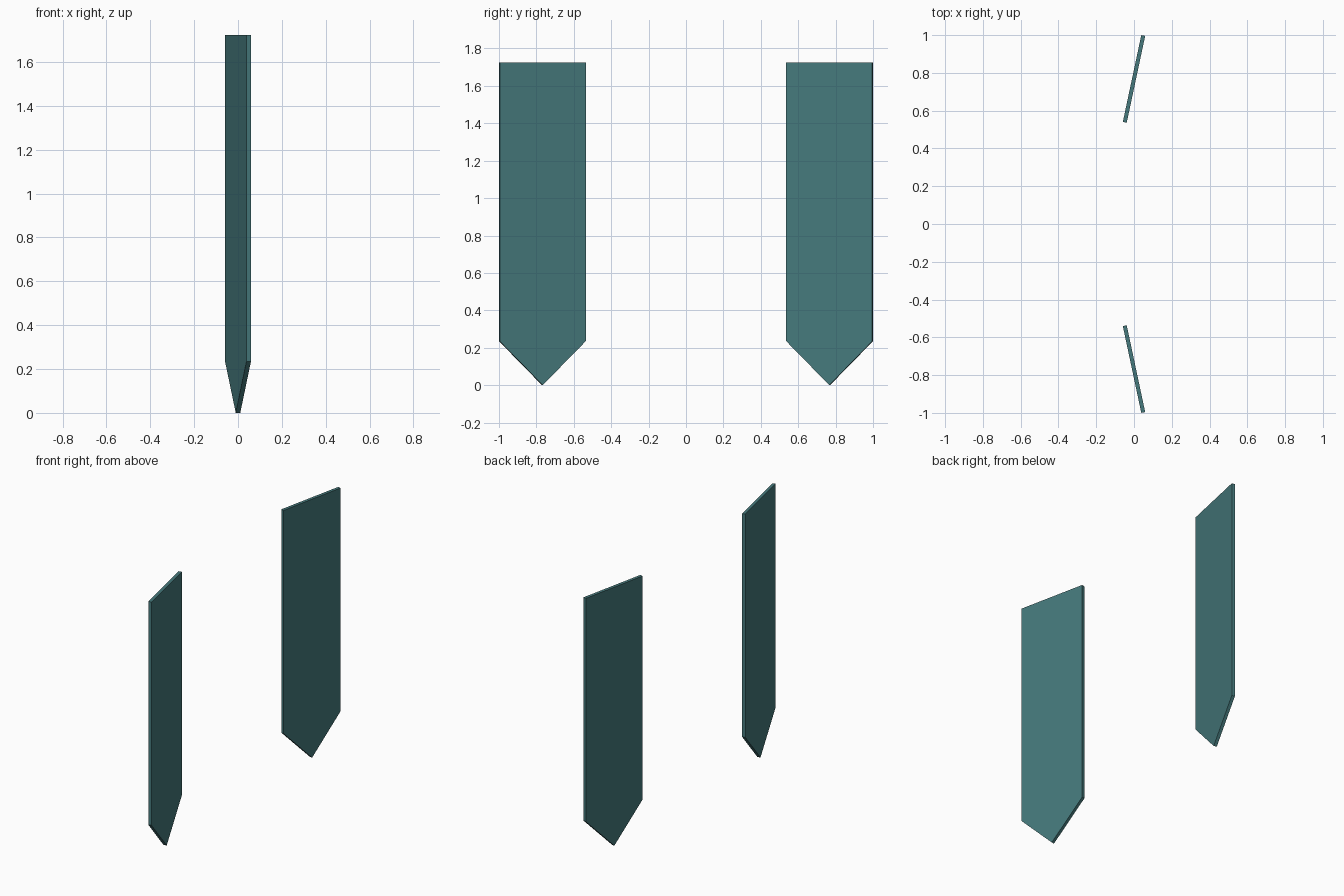
import bpy, bmesh
from math import radians
from mathutils import Matrix, Vector

if "Cube" in bpy.data.objects:
    bpy.data.objects.remove(bpy.data.objects["Cube"])

W, T, H, SHOULDER = 0.47, 0.021, 1.724, 0.235
ANGLE, OFFSET = radians(12), 0.768

mat = bpy.data.materials.new("teal")
mat.diffuse_color = (0.06, 0.19, 0.20, 1)
mat.use_nodes = True
mat.node_tree.nodes["Principled BSDF"].inputs["Base Color"].default_value = mat.diffuse_color


def pointed_panel(name, side):
    # Pointed outline in the yz plane, extruded to a thin plate
    bm = bmesh.new()
    outline = [(-W / 2, H), (-W / 2, SHOULDER), (0, 0), (W / 2, SHOULDER), (W / 2, H)]
    face = bm.faces.new([bm.verts.new((-T / 2, y, z)) for y, z in outline])
    ext = bmesh.ops.extrude_face_region(bm, geom=[face])
    verts = [v for v in ext["geom"] if isinstance(v, bmesh.types.BMVert)]
    bmesh.ops.translate(bm, verts=verts, vec=Vector((T, 0, 0)))
    # Outer edge toed towards +x, placed on its own side
    place = Matrix.Translation((0, side * OFFSET, 0)) @ Matrix.Rotation(-side * ANGLE, 4, 'Z')
    bmesh.ops.transform(bm, matrix=place, verts=bm.verts)
    bmesh.ops.recalc_face_normals(bm, faces=bm.faces)
    mesh = bpy.data.meshes.new(name)
    bm.to_mesh(mesh)
    bm.free()
    mesh.materials.append(mat)
    bpy.context.collection.objects.link(bpy.data.objects.new(name, mesh))


for name, side in (("front_panel", -1), ("back_panel", 1)):
    pointed_panel(name, side)
